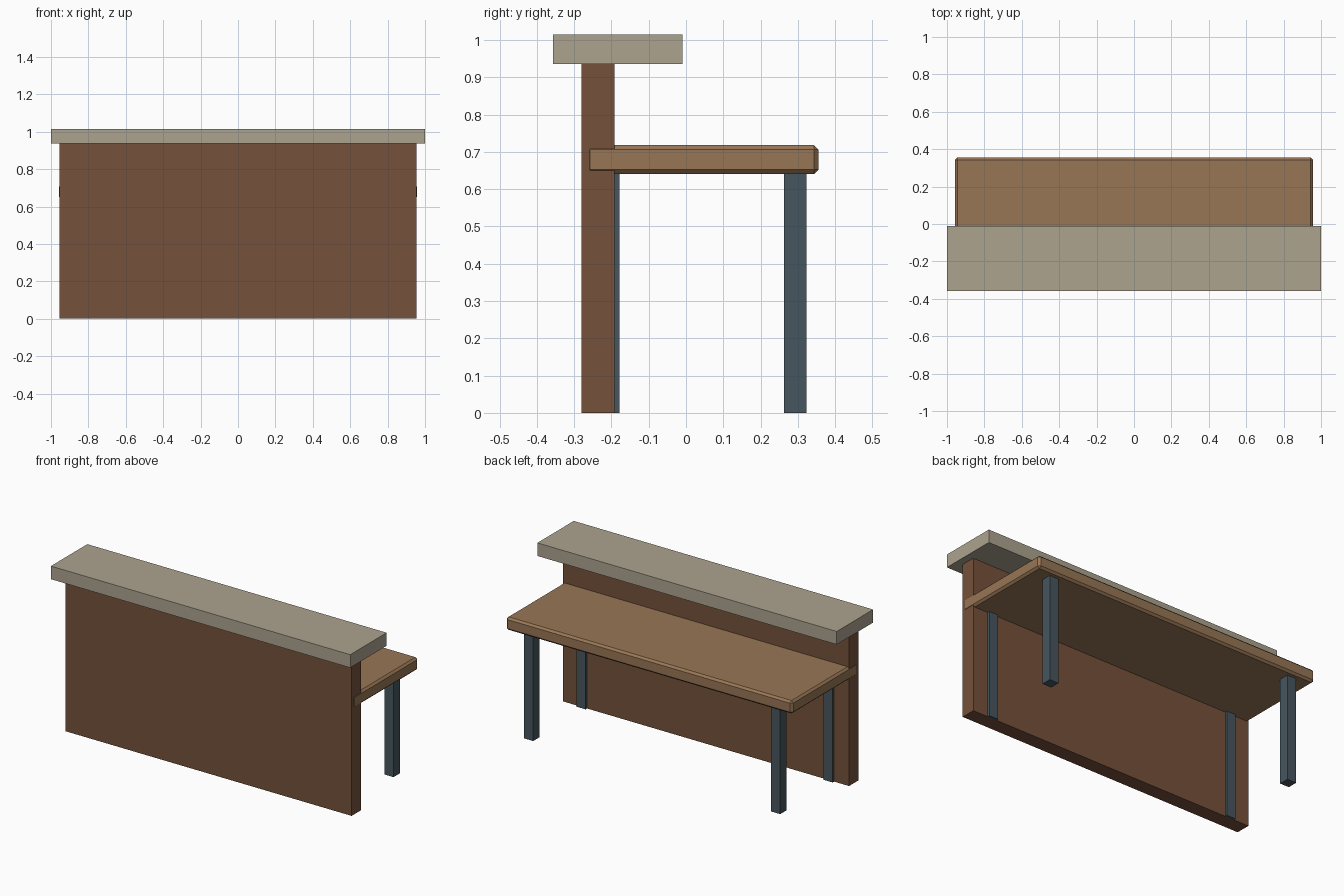
import bpy

if "Cube" in bpy.data.objects:
    bpy.data.objects.remove(bpy.data.objects["Cube"])


def material(name, rgb):
    m = bpy.data.materials.new(name)
    m.diffuse_color = (*rgb, 1)
    m.use_nodes = True
    m.node_tree.nodes["Principled BSDF"].inputs["Base Color"].default_value = m.diffuse_color
    return m


DARK_WOOD = material("dark wood", (0.178, 0.083, 0.042))
LIGHT_WOOD = material("light wood", (0.314, 0.181, 0.091))
STONE = material("beige stone", (0.413, 0.371, 0.275))
STEEL = material("blue grey steel", (0.061, 0.093, 0.112))


def box(name, lo, hi, mat, bevel=0):
    """Box between two corners, optionally with chamfered edges."""
    bpy.ops.mesh.primitive_cube_add(
        size=1, location=[(a + b) / 2 for a, b in zip(lo, hi)])
    ob = bpy.context.object
    ob.name = name
    ob.scale = [b - a for a, b in zip(lo, hi)]
    bpy.ops.object.transform_apply(location=False, rotation=False, scale=True)
    ob.data.materials.append(mat)
    if bevel:
        mod = ob.modifiers.new("chamfer", 'BEVEL')
        mod.width = bevel
        mod.segments = 1
    return ob


# Upright front panel and the overhanging counter on top of it
box("front_panel", (-0.955, -0.28, 0), (0.955, -0.192, 0.938), DARK_WOOD)
box("counter_top", (-1, -0.357, 0.936), (1, -0.01, 1.015), STONE)

# Chamfered work surface, its front edge let into the panel
box("desk_top", (-0.957, -0.269, 0.64), (0.957, 0.355, 0.718), LIGHT_WOOD, 0.012)

# Square legs, the front pair half sunk into the panel
for side, x in (("left", -0.825), ("right", 0.825)):
    for row, y in (("front", -0.208), ("back", 0.2925)):
        box(f"{row}_{side}_leg", (x - 0.03, y - 0.03, 0),
            (x + 0.03, y + 0.03, 0.645), STEEL)
